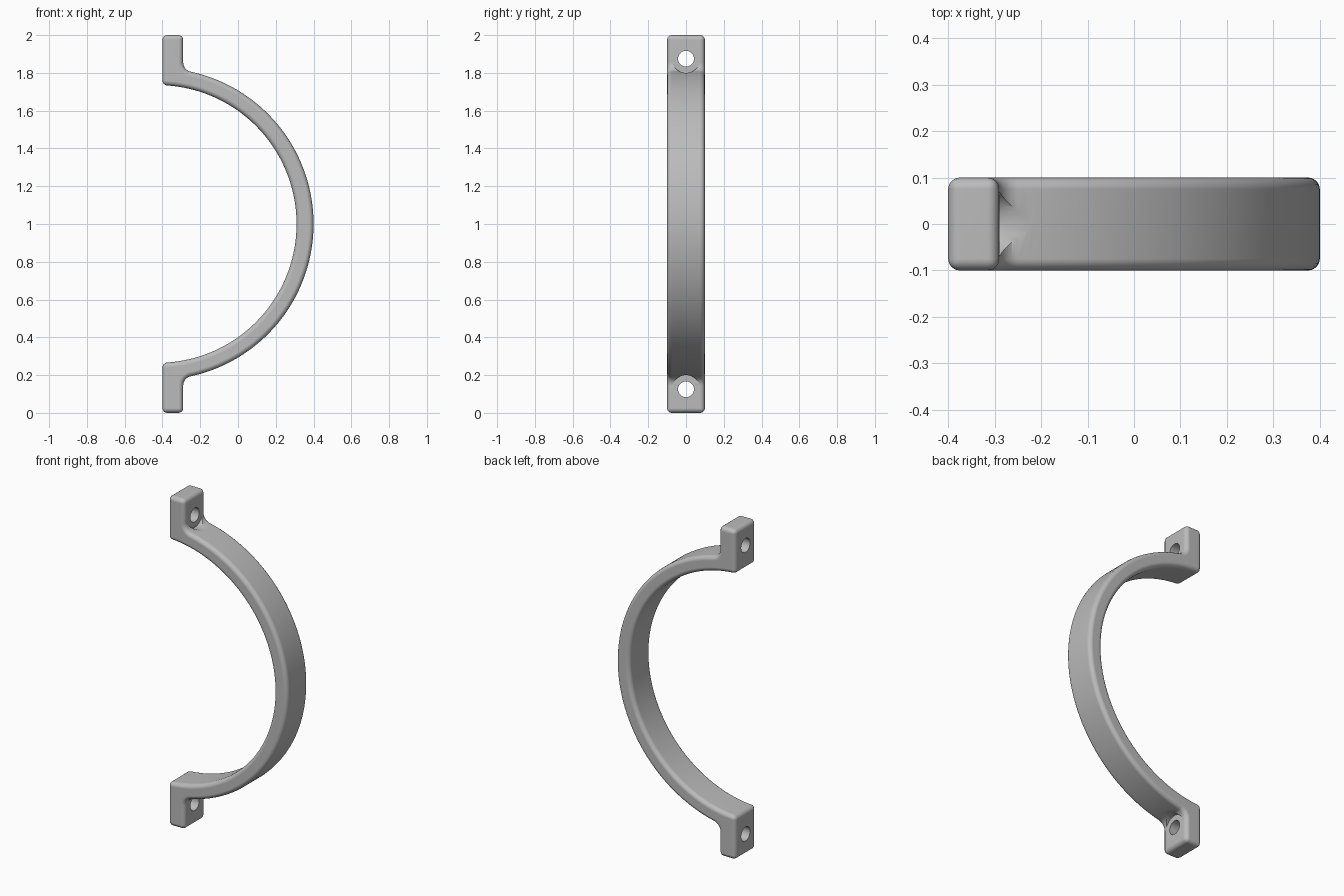
import bpy
import bmesh
from math import sin, cos, pi, sqrt, atan2, acos, radians
from mathutils import Matrix

cube = bpy.data.objects.get("Cube")
if cube:
    bpy.data.objects.remove(cube, do_unlink=True)

CX, MID = -0.425, 1.0            # centre of the arch
R_IN, R_OUT = 0.735, 0.825
BACK, FACE = -0.4, -0.29         # flange back and front faces
HALF_WIDTH, FILLET, ROUND = 0.1, 0.05, 0.025
HOLE_Z = 0.875                   # hole height from the middle


def arc(cx, cz, r, a0, a1, n):
    steps = [a0 + (a1 - a0) * i / n for i in range(n + 1)]
    return [(cx + r * cos(a), cz + r * sin(a)) for a in steps]


# Upper half of the outline: outer arch, fillet, flange, inner arch
fx = FACE + FILLET
fz = sqrt((R_OUT + FILLET) ** 2 - (fx - CX) ** 2)
tangent = atan2(fz, fx - CX)
half = arc(CX, 0, R_OUT, 0, tangent, 48)
half += arc(fx, fz, FILLET, tangent - pi, -pi, 10)[1:]
half += [(FACE, 1), (BACK, 1)]
half += arc(CX, 0, R_IN, acos((BACK - CX) / R_IN), 0, 48)
outline = half + [(x, -z) for x, z in reversed(half[1:-1])]

# Bracket body
bm = bmesh.new()
cap = bm.faces.new([bm.verts.new((x, -HALF_WIDTH, z + MID)) for x, z in outline])
side = bmesh.ops.extrude_face_region(bm, geom=[cap])
moved = [v for v in side["geom"] if isinstance(v, bmesh.types.BMVert)]
bmesh.ops.translate(bm, verts=moved, vec=(0, 2 * HALF_WIDTH, 0))
bmesh.ops.recalc_face_normals(bm, faces=bm.faces)
mesh = bpy.data.meshes.new("bracket")
bm.to_mesh(mesh)
bm.free()
bracket = bpy.data.objects.new("bracket", mesh)
bpy.context.collection.objects.link(bracket)

grey = bpy.data.materials.new("plain grey")
grey.use_nodes = True
grey.diffuse_color = (0.5, 0.5, 0.5, 1)
grey.node_tree.nodes["Principled BSDF"].inputs["Base Color"].default_value = (0.5, 0.5, 0.5, 1)
mesh.materials.append(grey)

bpy.ops.object.select_all(action="DESELECT")
bpy.context.view_layer.objects.active = bracket
bracket.select_set(True)

# Rounded edges
bevel = bracket.modifiers.new("rounded_edges", "BEVEL")
bevel.width = ROUND
bevel.segments = 4
bevel.limit_method = "ANGLE"
bevel.angle_limit = radians(30)
bevel.use_clamp_overlap = False
bpy.ops.object.modifier_apply(modifier=bevel.name)


# Screw holes and the seats that clear the fillets
def drill(name, radius, x0, x1, z):
    cutter_mesh = bpy.data.meshes.new(name)
    cb = bmesh.new()
    place = Matrix.Translation(((x0 + x1) / 2, 0, z)) @ Matrix.Rotation(pi / 2, 4, "Y")
    bmesh.ops.create_cone(cb, cap_ends=True, segments=48, radius1=radius,
                          radius2=radius, depth=x1 - x0, matrix=place)
    cb.to_mesh(cutter_mesh)
    cb.free()
    cutter = bpy.data.objects.new(name, cutter_mesh)
    bpy.context.collection.objects.link(cutter)
    cut = bracket.modifiers.new(name, "BOOLEAN")
    cut.operation = "DIFFERENCE"
    cut.solver = "EXACT"
    cut.object = cutter
    bpy.ops.object.modifier_apply(modifier=cut.name)
    bpy.data.objects.remove(cutter, do_unlink=True)


for sign in (1, -1):
    z = MID + sign * HOLE_Z
    drill("screw_seat", 0.075, FACE + 0.0005, -0.1, z)
    drill("screw_hole", 0.042, BACK - 0.1, -0.2, z)

bpy.ops.object.shade_smooth_by_angle(angle=radians(35))
weighted = bracket.modifiers.new("clean_shading", "WEIGHTED_NORMAL")
weighted.keep_sharp = True
